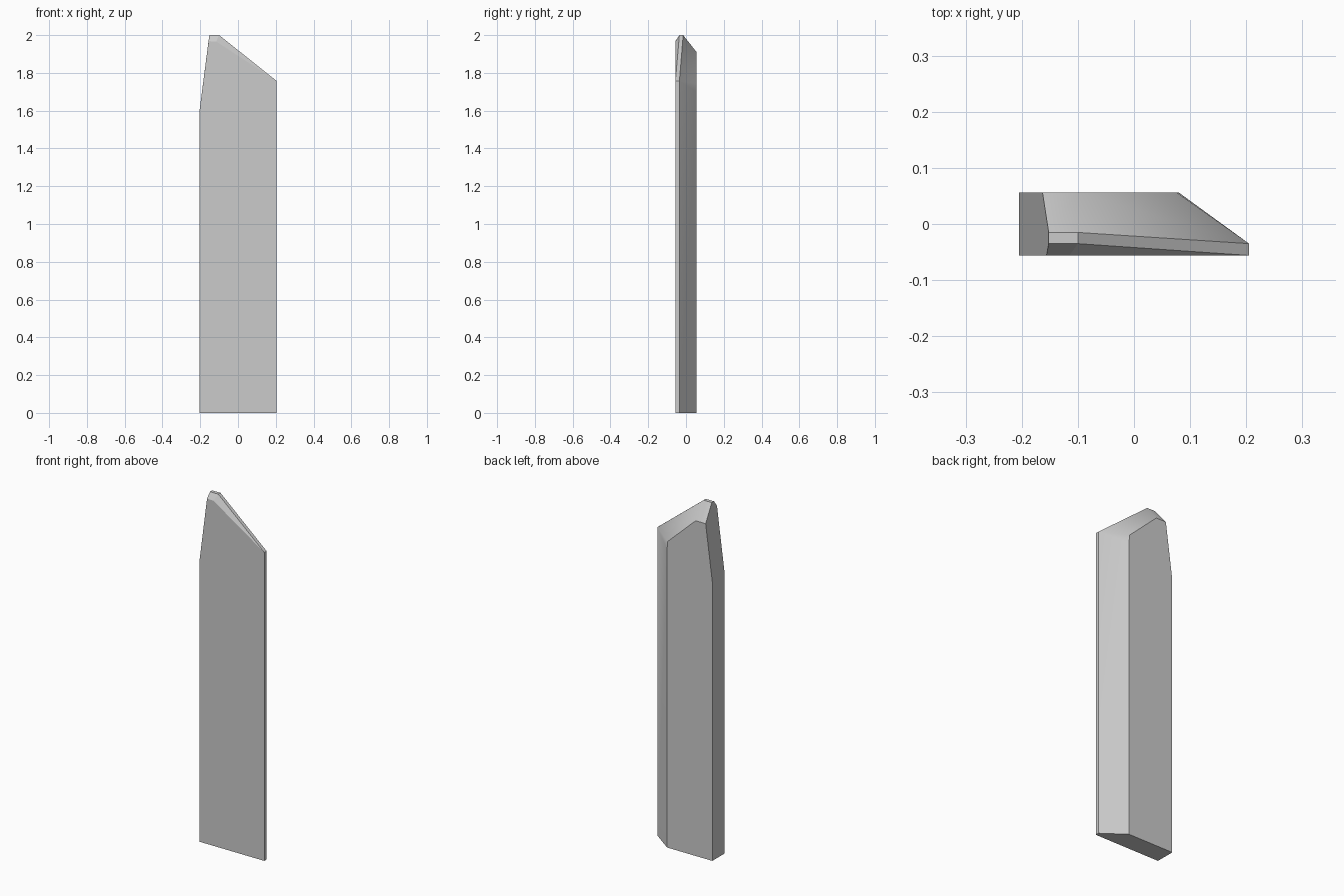
import bpy
import bmesh

cube = bpy.data.objects.get("Cube")
if cube:
    bpy.data.objects.remove(cube, do_unlink=True)

# Plain grey material
grey = bpy.data.materials.new("plain_grey")
grey.use_nodes = True
colour = (0.6, 0.6, 0.6, 1)
grey.diffuse_color = colour
grey.node_tree.nodes["Principled BSDF"].inputs["Base Color"].default_value = colour

# Main extents of the slab
SIDE, FRONT, BACK = 0.205, -0.056, 0.056
LIP, RIDGE_F, RIDGE_B = -0.035, -0.035, -0.015
KNEE, TOP, SHOULDER = 0.08, 2.0, 1.757

points = {
    # Footprint
    "foot_fl": (-SIDE, FRONT, 0), "foot_fr": (SIDE, FRONT, 0),
    "foot_lip": (SIDE, LIP, 0), "foot_knee": (KNEE, BACK, 0),
    "foot_bl": (-SIDE, BACK, 0),
    # Front outline
    "low_f": (-SIDE, FRONT, 1.59), "peak_f": (-0.156, FRONT, 1.968),
    "crest_f": (-0.115, FRONT, 1.966), "shoulder_f": (SIDE, FRONT, SHOULDER),
    # Back outline
    "lip": (SIDE, LIP, SHOULDER), "knee": (KNEE, BACK, 1.70),
    "knee_top": (KNEE - 0.004, BACK, 1.745), "crest_b": (-0.1, BACK, 1.91),
    "peak_b": (-0.163, BACK, 1.91), "low_b": (-SIDE, BACK, 1.59),
    # Flat ridge on top
    "ridge_fl": (-0.152, RIDGE_F, TOP), "ridge_fr": (-0.1, RIDGE_F, TOP),
    "ridge_br": (-0.1, RIDGE_B, TOP), "ridge_bl": (-0.152, RIDGE_B, TOP),
}

flat_faces = [
    "foot_fl foot_bl foot_knee foot_lip foot_fr",
    "foot_fl foot_fr shoulder_f crest_f peak_f low_f",
    "foot_fr foot_lip lip shoulder_f",
    "foot_knee foot_bl low_b peak_b crest_b knee_top knee",
    "foot_bl foot_fl low_f low_b",
    "low_b low_f peak_f ridge_fl ridge_bl peak_b",
    "peak_f crest_f ridge_fr ridge_fl",
    "crest_f shoulder_f ridge_fr",
    "ridge_fl ridge_fr ridge_br ridge_bl",
    "ridge_fr shoulder_f lip ridge_br",
]
# Rear crown flows softly into the bevelled side
soft_faces = [
    "ridge_bl ridge_br crest_b peak_b",
    "ridge_br lip crest_b",
    "lip knee_top crest_b",
    "lip knee knee_top",
    "foot_lip foot_knee knee lip",
]

bm = bmesh.new()
verts = {name: bm.verts.new(co) for name, co in points.items()}
for group, soft in ((flat_faces, False), (soft_faces, True)):
    for names in group:
        face = bm.faces.new([verts[n] for n in names.split()])
        face.smooth = soft
bmesh.ops.recalc_face_normals(bm, faces=bm.faces)

mesh = bpy.data.meshes.new("bevelled_slab")
bm.to_mesh(mesh)
bm.free()
mesh.materials.append(grey)
slab = bpy.data.objects.new("bevelled_slab", mesh)
bpy.context.collection.objects.link(slab)
